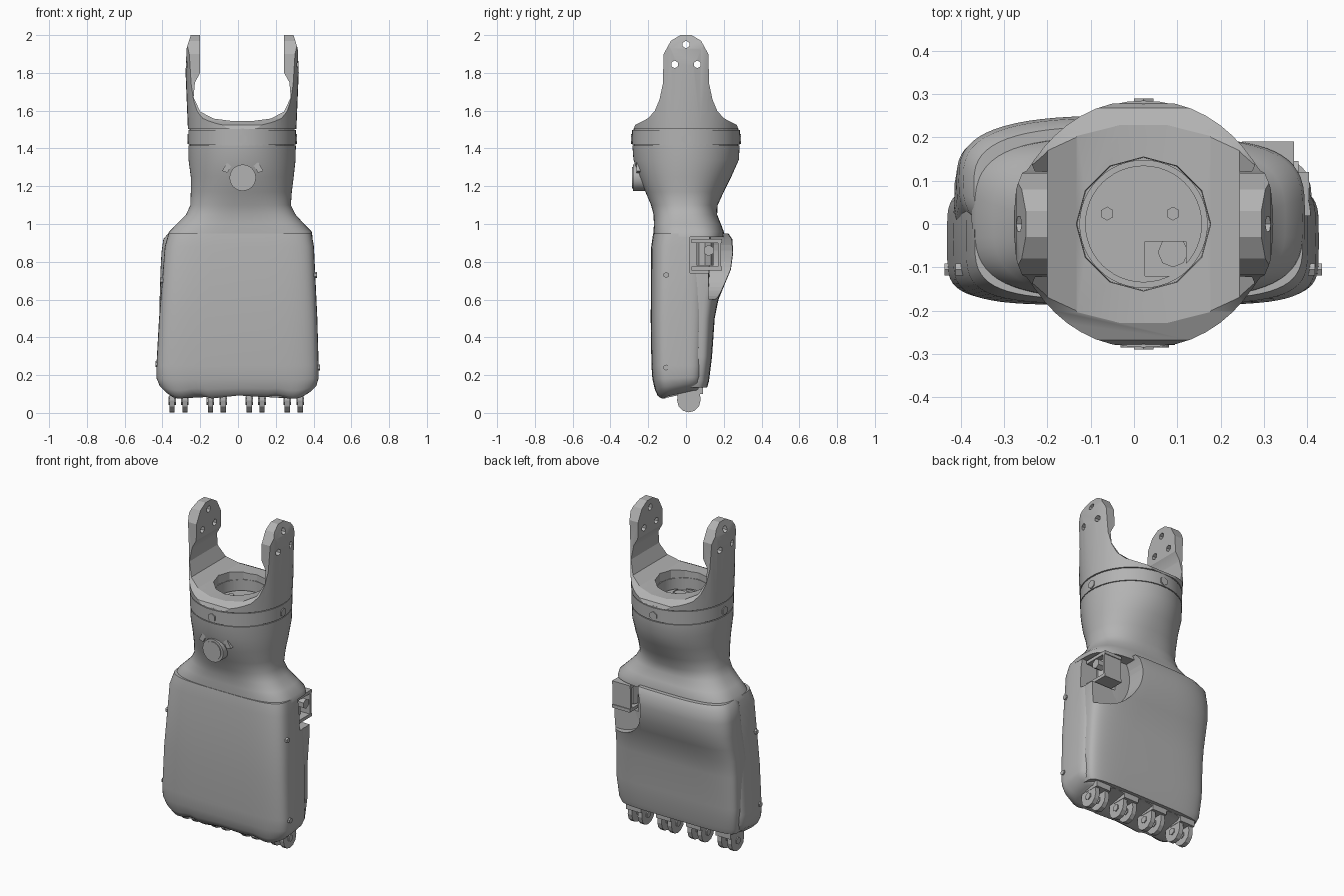
import bpy, bmesh
from math import cos, sin, pi, radians, copysign
from mathutils import Matrix, Vector

if "Cube" in bpy.data.objects:
    bpy.data.objects.remove(bpy.data.objects["Cube"])

grey = bpy.data.materials.new("plain grey")
grey.use_nodes = True
grey.diffuse_color = (0.45, 0.45, 0.45, 1)
grey.node_tree.nodes["Principled BSDF"].inputs["Base Color"].default_value = grey.diffuse_color
CX = 0.022  # wrist axis


def finish(name, bm, smooth=None):
    bmesh.ops.recalc_face_normals(bm, faces=bm.faces)
    mesh = bpy.data.meshes.new(name)
    bm.to_mesh(mesh)
    bm.free()
    mesh.materials.append(grey)
    ob = bpy.data.objects.new(name, mesh)
    bpy.context.collection.objects.link(ob)
    if smooth:
        soften(ob, smooth)
    return ob


def activate(ob):
    bpy.ops.object.select_all(action='DESELECT')
    ob.select_set(True)
    bpy.context.view_layer.objects.active = ob


def soften(ob, angle):
    activate(ob)
    bpy.ops.object.shade_smooth_by_angle(angle=radians(angle))


def boolean(ob, cutter, mode='DIFFERENCE'):
    mod = ob.modifiers.new("cut", 'BOOLEAN')
    mod.operation, mod.solver, mod.object = mode, 'EXACT', cutter
    activate(ob)
    bpy.ops.object.modifier_apply(modifier="cut")
    bpy.data.objects.remove(cutter)


def loft(name, sections, count=64, smooth=40, shape=None):
    """Skin rings (z, x0, x1, y0, y1, squareness) stacked along z."""
    bm = bmesh.new()
    rings = []
    for z, x0, x1, y0, y1, power in sections:
        ring = []
        for i in range(count):
            c, s = cos(2 * pi * i / count), sin(2 * pi * i / count)
            x = (x0 + x1) / 2 + (x1 - x0) / 2 * copysign(abs(c) ** (2 / power), c)
            y = (y0 + y1) / 2 + (y1 - y0) / 2 * copysign(abs(s) ** (2 / power), s)
            ring.append(bm.verts.new((x, y, z)))
        rings.append(ring)
    for a, b in zip(rings, rings[1:]):
        for i in range(count):
            j = (i + 1) % count
            bm.faces.new((a[i], a[j], b[j], b[i]))
    bm.faces.new(rings[0])
    bm.faces.new(rings[-1])
    if shape:
        for v in bm.verts:
            v.co.z += shape(v.co)
    return finish(name, bm, smooth)


def extrude(name, points, axis, start, end):
    """Extrude an (x, z) or (y, z) outline along 'y' or 'x'."""
    bm = bmesh.new()
    put = (lambda p, d: (p[0], d, p[1])) if axis == 'y' else (lambda p, d: (d, p[0], p[1]))
    face = bm.faces.new([bm.verts.new(put(p, start)) for p in points])
    step = bmesh.ops.extrude_face_region(bm, geom=[face])
    move = Vector(put((0, 0), end - start))
    bmesh.ops.translate(bm, vec=move, verts=[g for g in step["geom"] if isinstance(g, bmesh.types.BMVert)])
    return finish(name, bm)


def cylinder(name, centre, radius, depth, direction=(0, 0, 1), sides=48, top=None, smooth=None):
    bm = bmesh.new()
    turn = Vector(direction).to_track_quat('Z', 'Y').to_matrix().to_4x4()
    bmesh.ops.create_cone(bm, cap_ends=True, segments=sides, radius1=radius,
                          radius2=radius if top is None else top, depth=depth,
                          matrix=Matrix.Translation(centre) @ turn)
    return finish(name, bm, smooth)


def box(name, low, high):
    bm = bmesh.new()
    low, high = Vector(low), Vector(high)
    bmesh.ops.create_cube(bm, size=1, matrix=Matrix.Translation((low + high) / 2)
                          @ Matrix.Diagonal((*(high - low), 1)))
    return finish(name, bm)


# Wrist: round at the top, flaring into the palm
wrist = loft("wrist", [
    (1.415, -.262, .306, -.284, .284, 2), (1.34, -.262, .305, -.278, .28, 2),
    (1.25, -.25, .295, -.25, .24, 2.1), (1.17, -.25, .285, -.215, .2, 2.2),
    (1.1, -.252, .28, -.185, .168, 2.4), (1.05, -.275, .305, -.172, .165, 2.7),
    (1.0, -.325, .35, -.17, .185, 3), (.96, -.365, .39, -.172, .2, 3.3),
    (.93, -.375, .395, -.17, .2, 3.5)])

# Front shell with a scalloped, sloping lower edge
def scallop(co):
    low = max(0, min(1, (.2 - co.z) / .1))
    return low * (.2 * (co.y + .12) + .01 * cos(2 * pi * (co.x + .01) / .205))

front_shell = loft("front_shell", [
    (.95, -.368, .39, -.174, .13, 4), (.88, -.388, .402, -.184, .13, 4.5),
    (.5, -.418, .42, -.187, .115, 5), (.25, -.432, .427, -.183, .105, 5),
    (.18, -.432, .427, -.178, .1, 5), (.13, -.415, .415, -.165, .095, 5),
    (.1, -.385, .39, -.15, .09, 5), (.085, -.355, .36, -.13, .085, 5)], shape=scallop)

# Palm pad swelling toward the top
palm_pad = loft("palm_pad", [
    (.95, -.37, .37, -.05, .225, 3), (.92, -.395, .395, -.05, .245, 3),
    (.85, -.405, .4, -.05, .25, 3), (.76, -.41, .405, -.05, .238, 3.2),
    (.68, -.412, .405, -.05, .205, 3.6), (.6, -.415, .405, -.05, .172, 4),
    (.5, -.415, .405, -.05, .152, 4.5), (.3, -.415, .41, -.05, .138, 5),
    (.17, -.405, .4, -.05, .122, 5), (.135, -.39, .385, -.05, .112, 5)])

# Thumb recess: a rounded scoop with a square socket behind it
boolean(palm_pad, cylinder("scoop", (.37, .24, .83), .23, .24, (0, 1, 0)))
for part in (palm_pad, front_shell):
    boolean(part, box("socket", (.24, .02, .74), (.6, .4, .94)))
    soften(part, 40)
for z in (.755, .9):
    box("thumb_bracket", (.25, .03, z), (.37, .19, z + .02))
box("thumb_bracket_back", (.25, .17, .755), (.37, .185, .92))
cylinder("thumb_motor", (.3, .1, .84), .045, .12, (0, 0, 1), 8)
cylinder("thumb_shaft", (.35, .12, .86), .03, .06, (1, 0, 0), 6)

# Finger lugs in pairs
for centre in (-.315, -.112, .093, .295):
    for side in (-1, 1):
        x = centre + side * .034
        arc = [(.015 + .062 * cos(a), .065 + .062 * sin(a)) for a in (pi + i * pi / 6 for i in range(7))]
        lug = extrude("finger_lug", arc + [(.07, .16), (-.04, .16)], 'x', x - .014, x + .014)
        cylinder("finger_pivot", (x, .015, .065), .022, .04, (1, 0, 0), 6)
    box("finger_mount", (centre - .05, -.01, .1), (centre + .05, .09, .16))

# Collar ring
collar = cylinder("collar", (CX, 0, 1.459), .285, .078)
boolean(collar, cylinder("bore", (CX, 0, 1.5), .147, .14))
soften(collar, 30)
for a in range(4):
    d = Vector((cos(a * pi / 2), sin(a * pi / 2), 0))
    cylinder("collar_screw", Vector((CX, 0, 1.45)) + d * .275, .026, .03, d, 6)
cylinder("collar_seam", (CX, 0, 1.459), .278, .094)
boolean(bpy.data.objects["collar_seam"], cylinder("bore", (CX, 0, 1.5), .147, .14))

# Fork: front outline crossed with side outline, trimmed round
half = [(-.265, 1.503), (-.28, 1.75), (-.272, 1.93), (-.25, 2), (-.2, 2), (-.2, 1.8), (-.228, 1.75),
        (-.235, 1.67), (-.2, 1.595), (-.13, 1.558), (-.03, 1.545)]
flank = [(.278, 1.503), (.268, 1.525), (.2, 1.56), (.165, 1.6), (.14, 1.66), (.123, 1.74),
         (.118, 1.9), (.08, 1.97), (.03, 2)]
fork = extrude("fork", half + [(2 * CX - x, z) for x, z in reversed(half)], 'y', -.4, .4)
boolean(fork, extrude("side_outline", flank + [(-y, z) for y, z in reversed(flank)], 'x', -.5, .5), 'INTERSECT')
boolean(fork, cylinder("round_outline", (CX, 0, 1.75), .285, .6, top=.31), 'INTERSECT')
boolean(fork, cylinder("bore", (CX, 0, 1.55), .15, .3, sides=12, top=.16))
for y, z in ((-.06, 1.845), (.06, 1.845), (0, 1.95)):
    boolean(fork, cylinder("bolt_hole", (0, y, z), .02, 1, (1, 0, 0), 6))
soften(fork, 25)

# Floor plate in the bore
plate = cylinder("floor_plate", (CX, 0, 1.435), .135, .02)
boolean(plate, box("notch", (.025, -.12, 1.4), (.12, -.04, 1.5)))
cylinder("connector", (.09, -.065, 1.425), .035, .03, sides=8)
for x in (-.062, .09):
    cylinder("plate_screw", (x, .024, 1.447), .016, .012, sides=6)

# Round port with an arched hood on the front of the wrist
cylinder("port", (.025, -.22, 1.245), .07, .12, (0, -1, 0), 24, smooth=40)
cylinder("port_cap", (.025, -.281, 1.245), .056, .008, (0, -1, 0), 24)
arch = [(.025 + r * cos(a), 1.245 + r * sin(a))
        for r, turns in ((.115, range(7)), (.085, range(6, -1, -1)))
        for a in (pi * (.1 + .8 * i / 6) for i in turns)]
extrude("port_hood", arch, 'y', -.262, -.15)

# Shell screws
for x, z in ((.408, .73), (.424, .24), (-.402, .7), (-.428, .26)):
    cylinder("shell_screw", (x, -.105, z), .016, .02, (x, 0, 0), 6)
